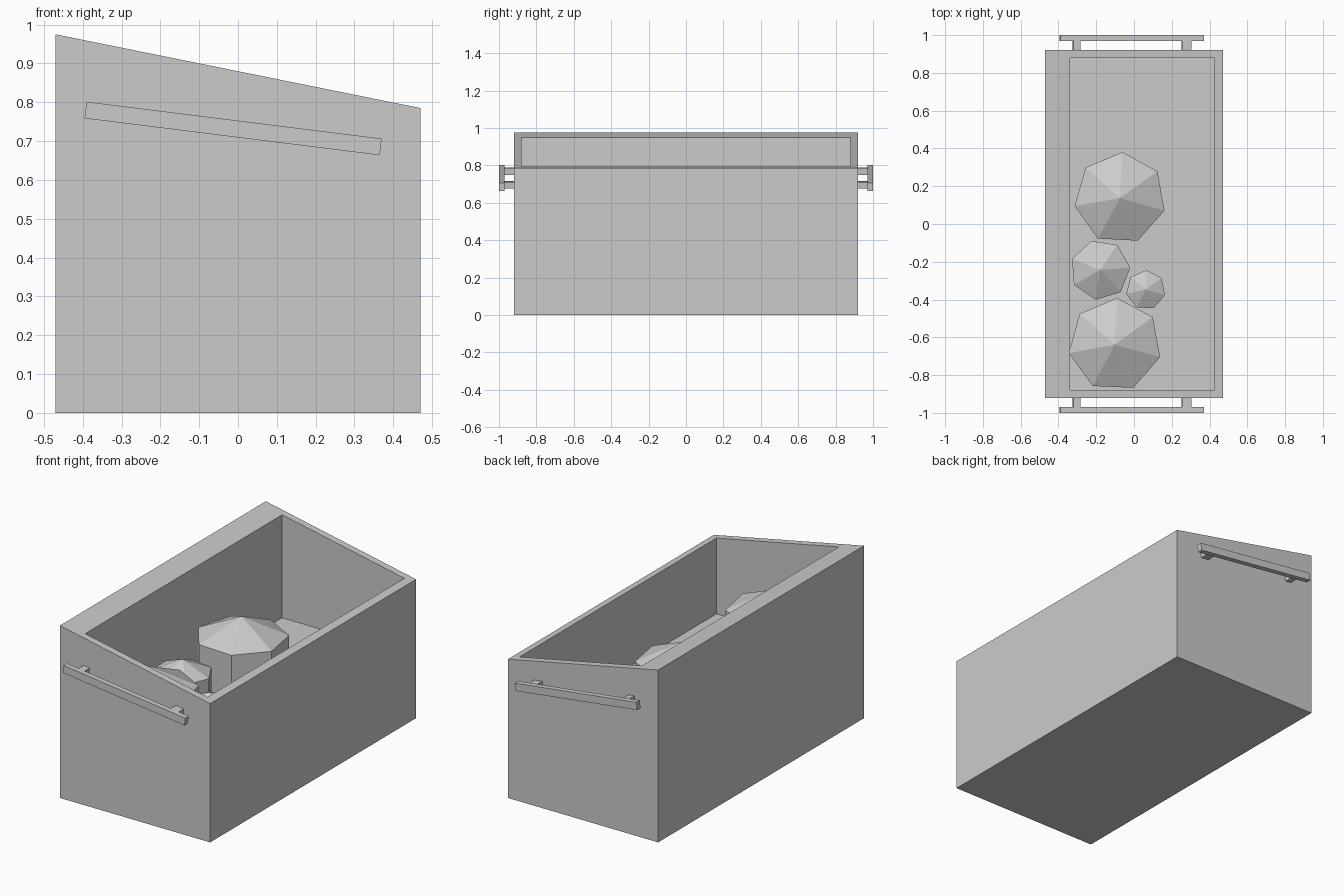
import bpy, bmesh, math

if "Cube" in bpy.data.objects:
    bpy.data.objects.remove(bpy.data.objects["Cube"])

FLOOR = 0.366


def skin(name, rings, tip=None):
    """Join a stack of rings with quads, cap the first, close the last flat or to a tip."""
    bm = bmesh.new()
    loops = [[bm.verts.new(p) for p in ring] for ring in rings]
    n = len(loops[0])
    for a, b in zip(loops, loops[1:]):
        for i in range(n):
            j = (i + 1) % n
            bm.faces.new((a[i], a[j], b[j], b[i]))
    bm.faces.new(loops[0][::-1])
    if tip:
        t = bm.verts.new(tip)
        for i in range(n):
            bm.faces.new((loops[-1][i], loops[-1][(i + 1) % n], t))
    else:
        bm.faces.new(loops[-1])
    bmesh.ops.recalc_face_normals(bm, faces=bm.faces[:])
    mesh = bpy.data.meshes.new(name)
    bm.to_mesh(mesh)
    bm.free()
    obj = bpy.data.objects.new(name, mesh)
    bpy.context.collection.objects.link(obj)
    return obj


def rim_z(x):
    # Height of the sloping rim
    return 0.88 - 0.2021 * x


def rect(x0, x1, y, z):
    return [(px, py, z(px)) for px, py in ((x0, -y), (x1, -y), (x1, y), (x0, y))]


# Sloped open box with a thick back wall and a raised floor
skin("box", [rect(-0.47, 0.47, 0.92, lambda x: 0.0),
             rect(-0.47, 0.47, 0.92, rim_z),
             rect(-0.34, 0.425, 0.88, rim_z),
             rect(-0.34, 0.425, 0.88, lambda x: FLOOR)])

# Seven-sided mounds with pointed tops: x, y, radius, first corner angle
mounds = [(-0.074, 0.137, 0.244, 87), (-0.179, -0.243, 0.160, 107),
          (0.062, -0.349, 0.105, 88.5), (-0.101, -0.639, 0.248, 87.5)]
for k, (cx, cy, r, start) in enumerate(mounds):
    angles = [math.radians(start + i * 360 / 7) for i in range(7)]
    rings = [[(cx + r * math.cos(a), cy + r * math.sin(a), z) for a in angles]
             for z in (FLOOR - 0.01, FLOOR + 1.04 * r)]
    skin(f"mound_{k + 1}", rings, (cx, cy, FLOOR + 1.49 * r))


# Tilted handles on both ends
TILT = math.atan(0.125)


def tilted_block(name, x, y, size):
    bpy.ops.mesh.primitive_cube_add(size=1, location=(x, y, 0.731 - 0.125 * x),
                                    rotation=(0, TILT, 0))
    obj = bpy.context.object
    obj.name = name
    obj.scale = size


for side, label in ((-1, "front"), (1, "back")):
    tilted_block(label + "_handle_bar", -0.0125, side * 0.985, (0.766, 0.03, 0.043))
    for x, w in ((-0.305, 0.037), (0.278, 0.05)):
        tilted_block(label + "_handle_post", x, side * 0.945, (w, 0.06, 0.036))
